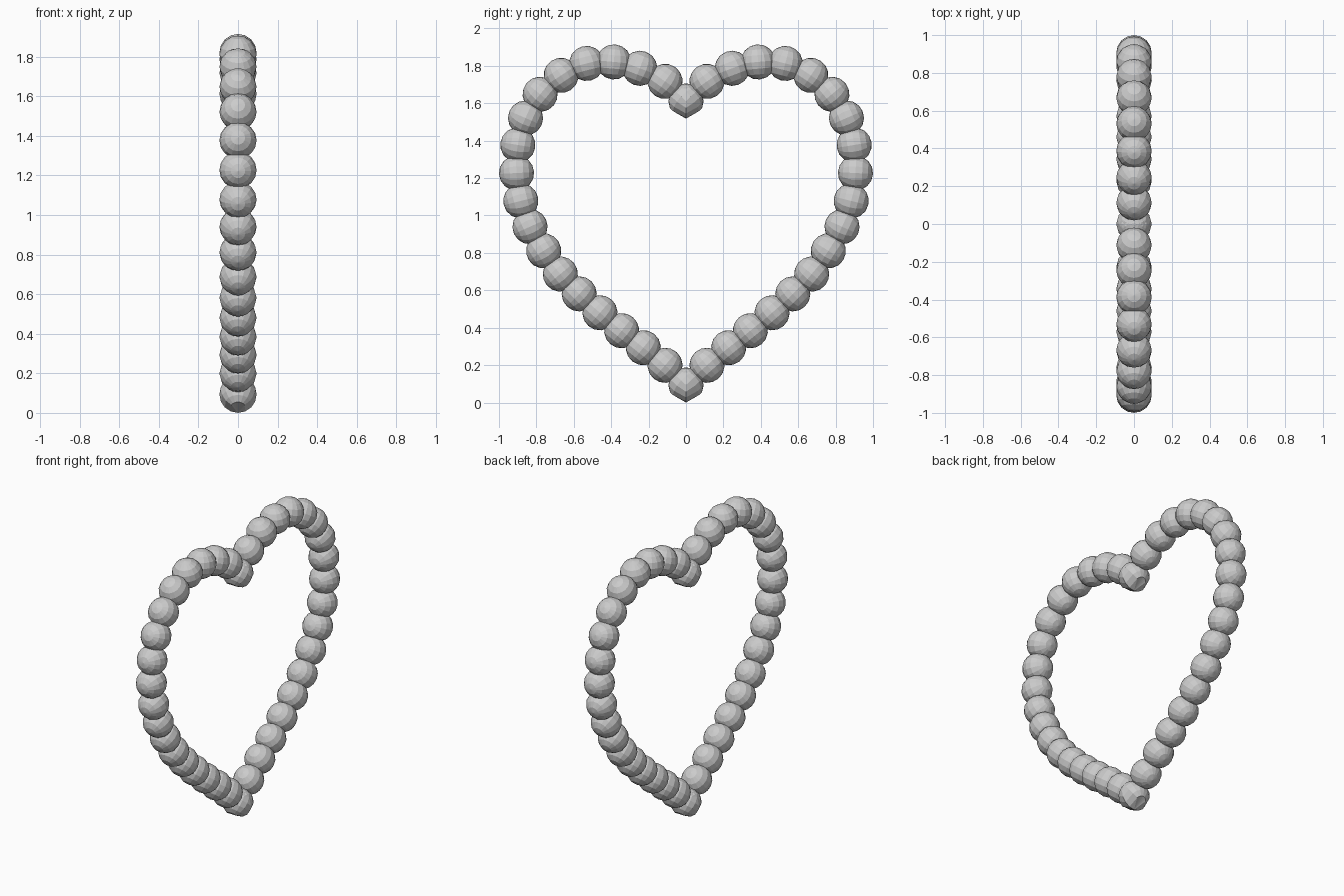
import bpy, bmesh
from mathutils import Vector, Matrix

if "Cube" in bpy.data.objects:
    bpy.data.objects.remove(bpy.data.objects["Cube"])

R = 0.094
# bead centres (y, z) of one half, bottom tip to top notch
HALF = [(0.112, 0.199), (0.228, 0.293), (0.344, 0.384), (0.460, 0.480),
        (0.571, 0.581), (0.672, 0.687), (0.761, 0.811), (0.834, 0.940),
        (0.883, 1.078), (0.906, 1.227), (0.899, 1.377), (0.858, 1.521),
        (0.780, 1.648), (0.668, 1.749), (0.531, 1.813), (0.386, 1.821),
        (0.247, 1.787), (0.112, 1.717)]
BOTTOM, TOP = (0.0, 0.094), (0.0, 1.612)


def add_bead(bm, centre, place):
    """Sphere with its pole on local z; place maps each local point."""
    verts = bmesh.ops.create_uvsphere(bm, u_segments=16, v_segments=8, radius=R)["verts"]
    for v in verts:
        v.co = place(v.co.copy()) + Vector((0, centre[0], centre[1]))


def plain(t, n):
    return lambda p: Vector((p.x, 0, 0)) + t * p.y + n * p.z


def creased(t, n):
    """Bead folded around a sharp corner of the heart."""
    def place(p):
        if abs(p.y) < 1e-4:
            return p
        q = Vector((p.x, 0, 0)) + t * abs(p.y) + n * p.z
        if p.y < 0:
            q.y = -q.y
        return q
    return place


def frame(a, b):
    t = Vector((0, b[0] - a[0], b[1] - a[1])).normalized()
    return t, Vector((0, t.z, -t.y))


bm = bmesh.new()
path = [BOTTOM] + HALF + [TOP]

# side beads, poles facing outward, mirrored left and right
for i in range(1, len(path) - 1):
    t, n = frame(path[i - 1], path[i + 1])
    y, z = path[i]
    add_bead(bm, (y, z), plain(t, n))
    tm, nm = Vector((0, t.y, -t.z)), Vector((0, -n.y, n.z))
    add_bead(bm, (-y, z), plain(tm, nm))

# folded beads at the bottom tip and top notch
t, n = frame(path[0], path[1])
add_bead(bm, BOTTOM, creased(t, -n))
t, n = frame(path[-1], path[-2])
add_bead(bm, TOP, creased(t, -n))

bmesh.ops.recalc_face_normals(bm, faces=bm.faces)
low = min(v.co.z for v in bm.verts)
bmesh.ops.translate(bm, verts=bm.verts, vec=(0, 0, -low))

mesh = bpy.data.meshes.new("heart_bead_string")
bm.to_mesh(mesh)
bm.free()
obj = bpy.data.objects.new("heart_bead_string", mesh)
bpy.context.collection.objects.link(obj)
